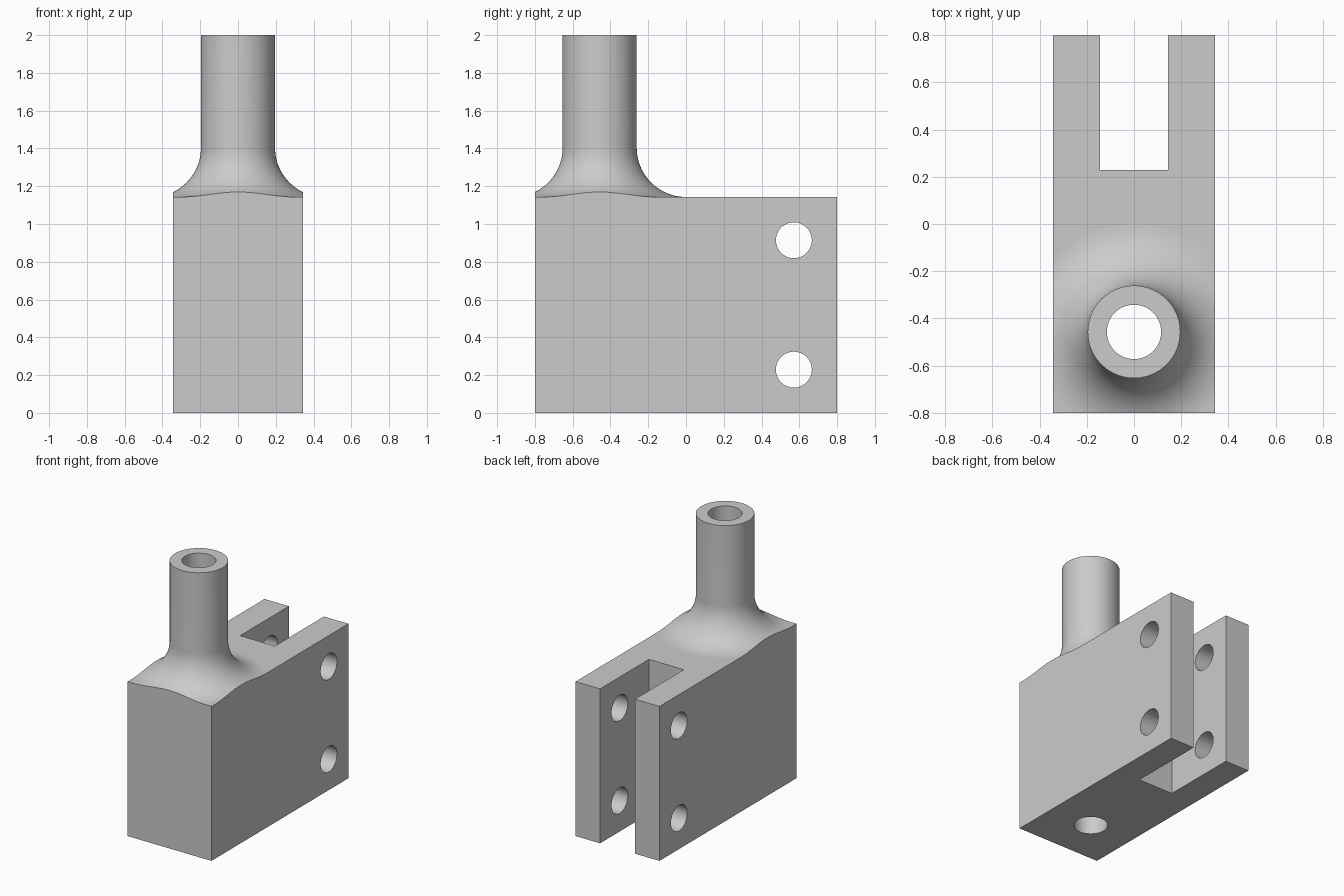
import bpy, bmesh, math
from mathutils import Matrix

cube = bpy.data.objects.get("Cube")
if cube:
    bpy.data.objects.remove(cube, do_unlink=True)

HALF_X, HALF_Y, TOP = 0.343, 0.8, 1.143
TUBE_Y, TUBE_R, BORE_R, FILLET = -0.457, 0.196, 0.115, 0.261
BOLT_Y, BOLT_R = 0.571, 0.095

grey = bpy.data.materials.new("plain grey")
grey.use_nodes = True
colour = (0.6, 0.6, 0.6, 1)
grey.diffuse_color = colour
grey.node_tree.nodes["Principled BSDF"].inputs["Base Color"].default_value = colour


def finish(bm, name):
    bmesh.ops.recalc_face_normals(bm, faces=bm.faces)
    mesh = bpy.data.meshes.new(name)
    bm.to_mesh(mesh)
    bm.free()
    mesh.materials.append(grey)
    obj = bpy.data.objects.new(name, mesh)
    bpy.context.collection.objects.link(obj)
    return obj


def box(name, x, y, z):
    bm = bmesh.new()
    bmesh.ops.create_cube(bm, size=1)
    for v in bm.verts:
        v.co = [r[0] if c < 0 else r[1] for r, c in zip((x, y, z), v.co)]
    return finish(bm, name)


def rod(name, radius, length, place):
    bm = bmesh.new()
    bmesh.ops.create_cone(bm, cap_ends=True, segments=64, radius1=radius,
                          radius2=radius, depth=length, matrix=place)
    return finish(bm, name)


def lathe(name, profile, y, steps=96):
    bm = bmesh.new()
    verts = [bm.verts.new((r, 0, z)) for r, z in profile]
    edges = [bm.edges.new(pair) for pair in zip(verts, verts[1:])]
    bmesh.ops.spin(bm, geom=verts + edges, cent=(0, 0, 0), axis=(0, 0, 1),
                   angle=math.tau, steps=steps)
    bmesh.ops.remove_doubles(bm, verts=bm.verts, dist=1e-5)
    bmesh.ops.translate(bm, verts=bm.verts, vec=(0, y, 0))
    return finish(bm, name)


# Tube flowing through a concave fillet into a wide flat base
arc = [(TUBE_R + FILLET * (1 - math.sin(a)), TOP + FILLET * (1 - math.cos(a)))
       for a in (math.pi / 2 * i / 20 for i in range(21))]
body = lathe("clevis_body", [(0, -0.1), (1.5, -0.1), (1.5, TOP)] + arc
             + [(TUBE_R, 2), (0, 2)], TUBE_Y)

# Block outline, fork slot, tube bore and cross holes
outline = box("block_outline", (-HALF_X, HALF_X), (-HALF_Y, HALF_Y), (0, 2.2))
slot = box("slot_cutter", (-0.143, 0.143), (0.229, 1), (-0.2, 1.5))
bore = rod("bore_cutter", BORE_R, 5, Matrix.Translation((0, TUBE_Y, 1)))
cuts = [(outline, 'INTERSECT'), (slot, 'DIFFERENCE'), (bore, 'DIFFERENCE')]
for label, z in (("lower", 0.229), ("upper", 0.914)):
    place = Matrix.Translation((0, BOLT_Y, z)) @ Matrix.Rotation(math.pi / 2, 4, 'Y')
    cuts.append((rod(label + "_hole_cutter", BOLT_R, 2, place), 'DIFFERENCE'))

for cutter, operation in cuts:
    mod = body.modifiers.new(cutter.name, 'BOOLEAN')
    mod.object, mod.operation, mod.solver = cutter, operation, 'EXACT'

bpy.ops.object.select_all(action='DESELECT')
body.select_set(True)
bpy.context.view_layer.objects.active = body
for mod in list(body.modifiers):
    bpy.ops.object.modifier_apply(modifier=mod.name)
for cutter, _ in cuts:
    bpy.data.objects.remove(cutter, do_unlink=True)

# Smooth round surfaces, flat planar faces
bpy.ops.object.shade_smooth_by_angle(angle=math.radians(30))
for face in body.data.polygons:
    if abs(face.normal.z) > 0.9999:
        face.use_smooth = False
